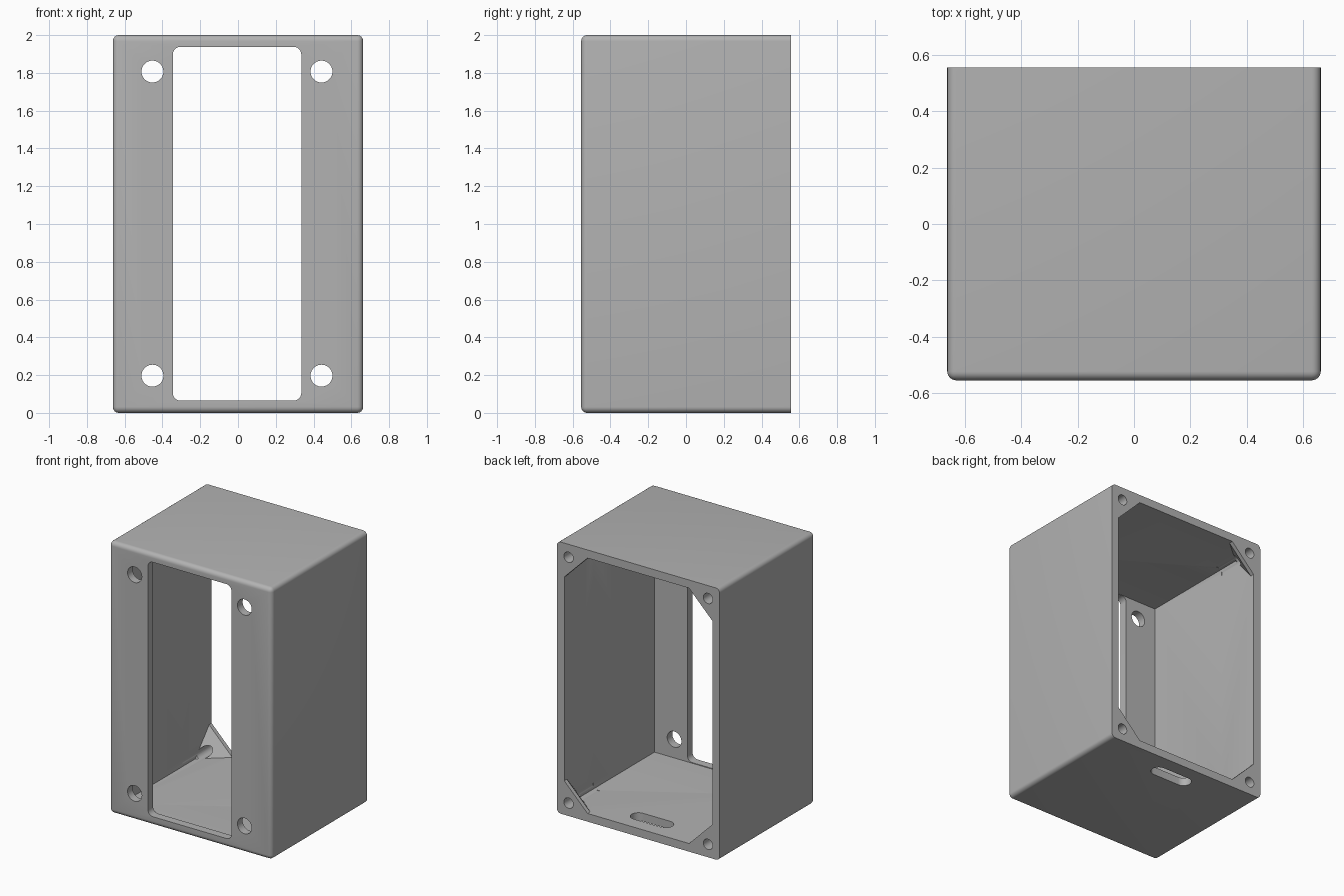
import bpy, bmesh, math
from mathutils import Matrix, Vector

if "Cube" in bpy.data.objects:
    bpy.data.objects.remove(bpy.data.objects["Cube"])

W, D, H, T = 0.663, 0.555, 2.0, 0.06    # half width, half depth, height, wall
ROUND = 0.032

grey = bpy.data.materials.new("light grey plastic")
grey.use_nodes = True
grey.diffuse_color = (0.45, 0.45, 0.45, 1)
grey.node_tree.nodes["Principled BSDF"].inputs["Base Color"].default_value = (0.45, 0.45, 0.45, 1)


def finish(bm, name):
    bmesh.ops.recalc_face_normals(bm, faces=bm.faces)
    mesh = bpy.data.meshes.new(name)
    bm.to_mesh(mesh)
    bm.free()
    mesh.materials.append(grey)
    obj = bpy.data.objects.new(name, mesh)
    bpy.context.collection.objects.link(obj)
    return obj


def block(name, lo, hi, edge_filter=None, radius=0, segments=6):
    """Box between two corners, with chosen edges rounded."""
    lo, hi = Vector(lo), Vector(hi)
    bm = bmesh.new()
    bmesh.ops.create_cube(bm, size=1)
    for v in bm.verts:
        v.co = Vector(a + (b - a) * (c + 0.5) for a, b, c in zip(lo, hi, v.co))
    if edge_filter:
        edges = [e for e in bm.edges if edge_filter(e)]
        bmesh.ops.bevel(bm, geom=edges, offset=radius, segments=segments,
                        profile=0.5, affect='EDGES')
    return finish(bm, name)


def along(axis):
    return lambda e: abs(e.verts[0].co[axis] - e.verts[1].co[axis]) > 1e-4


def rod(name, x, z, y0, y1, r):
    """Cylinder along y."""
    bm = bmesh.new()
    place = Matrix.Translation((x, (y0 + y1) / 2, z)) @ Matrix.Rotation(math.pi / 2, 4, 'X')
    bmesh.ops.create_cone(bm, cap_ends=True, segments=40, radius1=r, radius2=r,
                          depth=abs(y1 - y0), matrix=place)
    return finish(bm, name)


def combine(target, other, operation):
    """Apply a boolean and drop the helper."""
    mod = target.modifiers.new("join", 'BOOLEAN')
    mod.operation, mod.solver, mod.object = operation, 'EXACT', other
    bpy.context.view_layer.objects.active = target
    bpy.ops.object.modifier_apply(modifier=mod.name)
    bpy.data.objects.remove(other)


def gusset(sx, top):
    """Corner web flush with the open back, tapering forward to a point."""
    leg, flange, taper, sink = 0.19, 0.03, 0.16, T / 2
    far = leg + sink
    tip = flange + taper * (1 + 2 * sink / leg)
    tri = [(-sink, -sink), (far, -sink), (-sink, far)]
    points = [(u, v, w) for w in (0, flange) for u, v in tri] + [(-sink, -sink, tip)]
    bm = bmesh.new()
    for u, v, w in points:
        z = T + v
        bm.verts.new((sx * (W - T - u), D - w, H - z if top else z))
    hull = bmesh.ops.convex_hull(bm, input=bm.verts)
    loose = {g for g in hull["geom_interior"] + hull["geom_unused"]
             if isinstance(g, bmesh.types.BMVert)}
    bmesh.ops.delete(bm, geom=list(loose), context='VERTS')
    return finish(bm, "gusset")


# Rounded outer shell with a crisp open back
housing = block("housing", (-W, -D, 0), (W, D, H),
                lambda e: any(v.co.y < D - 0.01 for v in e.verts), ROUND)
combine(housing, block("cavity", (-W + T, -D + T, T), (W - T, D + 0.2, H - T)), 'DIFFERENCE')

# Corner webs, then their screw holes
corners = [(sx, top) for sx in (-1, 1) for top in (False, True)]
for sx, top in corners:
    combine(housing, gusset(sx, top), 'UNION')
INSET = 0.095
for sx, top in corners:
    z = H - INSET if top else INSET
    combine(housing, rod("screw_hole", sx * (W - INSET), z, D - 0.34, D + 0.1, 0.038), 'DIFFERENCE')

# Front window and the four round front holes
combine(housing, block("window", (-0.345, -D - 0.2, 0.065), (0.335, -D + T + 0.1, 1.938),
                       along(1), 0.04), 'DIFFERENCE')
for x in (-0.453, 0.442):
    for z in (0.197, 1.807):
        combine(housing, rod("front_hole", x, z, -D - 0.1, -D + T + 0.1, 0.058), 'DIFFERENCE')

# Cable slot through the floor near the back
combine(housing, block("cable_slot", (-0.165, 0.34, -0.1), (0.165, 0.45, T + 0.03),
                       along(2), 0.0549, 10), 'DIFFERENCE')

# Smooth rounded areas, keep hard edges
bpy.ops.object.select_all(action='DESELECT')
housing.select_set(True)
bpy.context.view_layer.objects.active = housing
bpy.ops.object.shade_smooth_by_angle(angle=math.radians(30))
